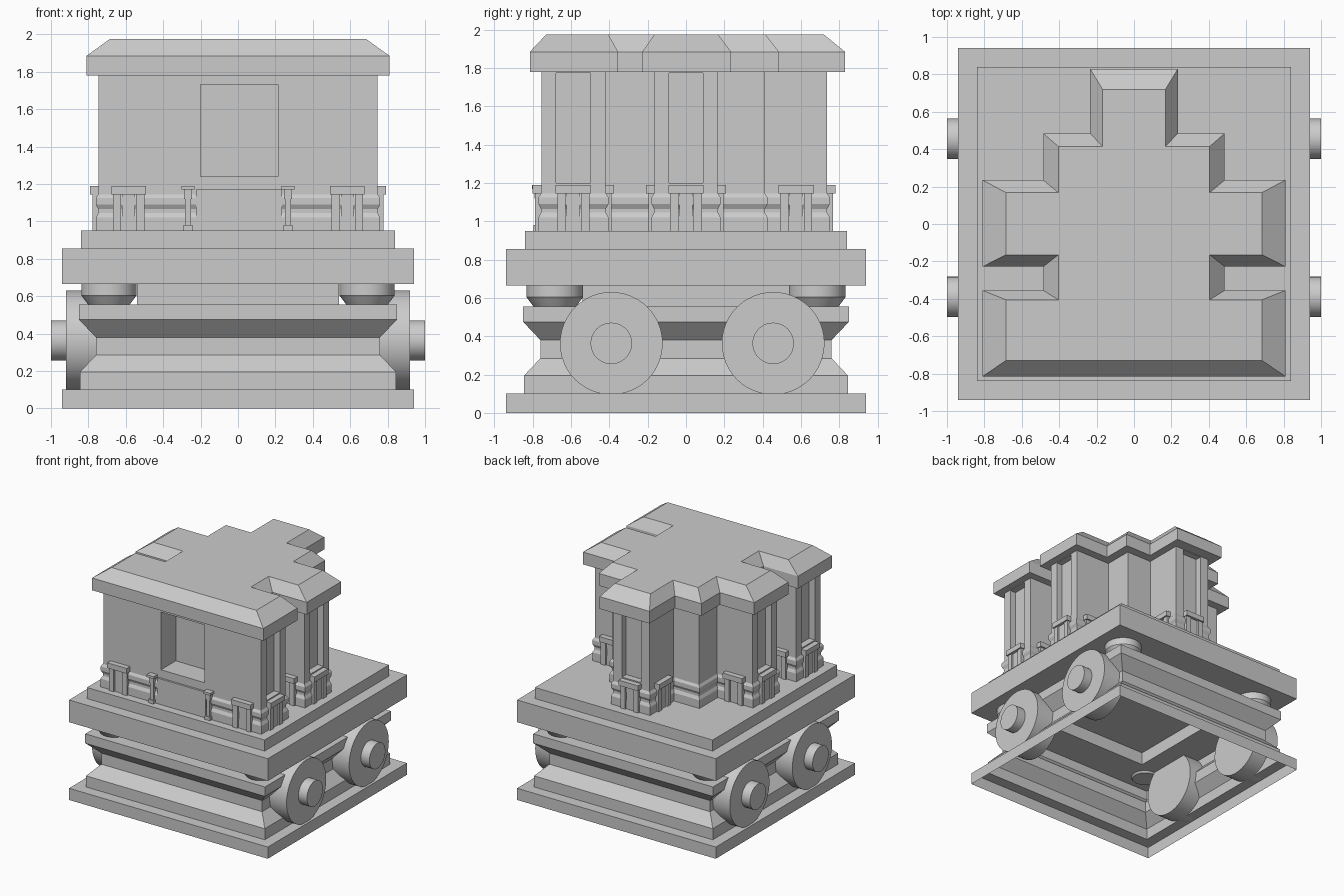
import bpy
import bmesh
import math
from mathutils import Matrix, Vector

if "Cube" in bpy.data.objects:
    bpy.data.objects.remove(bpy.data.objects["Cube"])

stone = bpy.data.materials.new("grey_stone")
stone.use_nodes = True
GREY = (0.6, 0.6, 0.6, 1)
stone.diffuse_color = GREY
stone.node_tree.nodes["Principled BSDF"].inputs["Base Color"].default_value = GREY


def finish(name, bm, smooth=False):
    bmesh.ops.recalc_face_normals(bm, faces=bm.faces)
    mesh = bpy.data.meshes.new(name)
    bm.to_mesh(mesh)
    bm.free()
    mesh.materials.append(stone)
    ob = bpy.data.objects.new(name, mesh)
    bpy.context.collection.objects.link(ob)
    if smooth:
        bpy.ops.object.select_all(action="DESELECT")
        ob.select_set(True)
        bpy.context.view_layer.objects.active = ob
        bpy.ops.object.shade_smooth_by_angle(angle=math.radians(30))
    return ob


def loft(name, rings, bottom=True, top=True):
    """Skin a stack of (outline, height) rings."""
    bm = bmesh.new()
    rows = [[bm.verts.new((x, y, z)) for x, y in line] for line, z in rings]
    n = len(rows[0])
    for low, high in zip(rows, rows[1:]):
        for i in range(n):
            j = (i + 1) % n
            bm.faces.new((low[i], low[j], high[j], high[i]))
    if bottom:
        bm.faces.new(rows[0][::-1])
    if top:
        bm.faces.new(rows[-1])
    return finish(name, bm)


def square(r):
    return [(-r, -r), (r, -r), (r, r), (-r, r)]


def plan(wing, waist, arm, front, slot_a, slot_b, mid, shoulder, back):
    """Mirrored cross-shaped outline, counter-clockwise."""
    half = [(wing, front), (wing, slot_a), (waist, slot_a), (waist, slot_b),
            (wing, slot_b), (wing, mid), (waist, mid), (waist, shoulder),
            (arm, shoulder), (arm, back)]
    return half + [(-x, y) for x, y in reversed(half)]


def add_box(bm, x, y, z):
    size = (x[1] - x[0], y[1] - y[0], z[1] - z[0], 1)
    mid = Vector((sum(x), sum(y), sum(z))) / 2
    bmesh.ops.create_cube(bm, size=1, matrix=Matrix.Translation(mid) @ Matrix.Diagonal(size))


def revolve(name, profile, matrix, steps=48):
    """Spin (radius, height) points around z, then place the result."""
    bm = bmesh.new()
    rows = []
    for r, h in profile:
        rows.append([bm.verts.new(matrix @ Vector((r * math.cos(a), r * math.sin(a), h)))
                     for a in (math.tau * i / steps for i in range(steps))])
    for low, high in zip(rows, rows[1:]):
        for i in range(steps):
            j = (i + 1) % steps
            bm.faces.new((low[i], low[j], high[j], high[i]))
    bm.faces.new(rows[0][::-1])
    bm.faces.new(rows[-1])
    return finish(name, bm, True)


# Hollow moulded base, open underneath
base = [(0.94, 0), (0.94, 0.1), (0.845, 0.1), (0.845, 0.195), (0.76, 0.285),
        (0.76, 0.38), (0.85, 0.475), (0.85, 0.555), (0.54, 0.555), (0.54, 0.67)]
loft("hollow_base", [(square(r), z) for r, z in base], bottom=False, top=False)

# Two-step platform
platform = [(0.94, 0.665), (0.94, 0.855), (0.84, 0.855), (0.84, 0.95)]
loft("platform", [(square(r), z) for r, z in platform])

# Wheels with hubs, and the pads under the platform
for side, label in ((1, "left"), (-1, "right")):
    for y, place in ((-0.39, "front"), (0.455, "back")):
        axis = Matrix.Translation((0, y, 0.363)) @ Matrix.Rotation(side * math.pi / 2, 4, "Y")
        revolve(f"{place}_{label}_wheel",
                [(0.268, 0.7), (0.268, 0.92), (0.108, 0.92), (0.108, 1.0)], axis)
        pad_y = math.copysign(0.685, y)
        revolve(f"{place}_{label}_pad", [(0.1, 0.54), (0.148, 0.605), (0.148, 0.67)],
                Matrix.Translation((side * 0.69, pad_y, 0)))

# Walls
WALL = (0.745, 0.41, 0.17, -0.755, -0.42, -0.165, 0.165, 0.41, 0.735)
walls = loft("walls", [(plan(*WALL), 0.95), (plan(*WALL), 1.79)])

# Window and door-panel recesses cut into the walls
bm = bmesh.new()
add_box(bm, (-0.2, 0.213), (-0.9, -0.555), (1.24, 1.733))
for s in (1, -1):
    for y in (-0.588, 0):
        add_box(bm, sorted((s * 0.69, s * 0.9)), (y - 0.09, y + 0.09), (1.2, 1.775))
add_box(bm, (-0.09, 0.09), (0.68, 0.9), (1.2, 1.775))
cutter = finish("recess_cutter", bm)
cutter.hide_render = True
cut = walls.modifiers.new("recesses", "BOOLEAN")
cut.operation = "DIFFERENCE"
cut.solver = "EXACT"
cut.object = cutter
bpy.ops.object.select_all(action="DESELECT")
walls.select_set(True)
bpy.context.view_layer.objects.active = walls
bpy.ops.object.modifier_apply(modifier=cut.name)
bpy.data.objects.remove(cutter)


# Grooved skirting following the walls
def grown(d):
    signs = (1, 1, 1, -1, 1, -1, 1, 1, 1)
    return plan(*[v + s * d for v, s in zip(WALL, signs)])


skirt = [(0.015, 0.95), (0.015, 1.02), (0.002, 1.045), (0.002, 1.065),
         (0.015, 1.09), (0.015, 1.125), (0.002, 1.145)]
loft("skirting", [(grown(d), z) for d, z in skirt], bottom=False, top=False)

# Roof with sloping eaves
eave = plan(0.81, 0.485, 0.235, -0.815, -0.355, -0.228, 0.235, 0.485, 0.83)
ridge = plan(0.685, 0.405, 0.168, -0.73, -0.405, -0.165, 0.168, 0.415, 0.72)
loft("roof", [(eave, 1.78), (eave, 1.885), (ridge, 1.975)])


# Small capped gates in the middle of the wall faces
def gate(name, x, y, turn):
    bm = bmesh.new()
    add_box(bm, (-0.035, 0.035), (-0.02, 0.025), (0.95, 1.15))
    for s in (1, -1):
        add_box(bm, (s * 0.062 - 0.022, s * 0.062 + 0.022), (-0.032, 0.02), (0.95, 1.15))
    add_box(bm, (-0.092, 0.092), (-0.045, 0.02), (1.145, 1.19))
    bm.transform(Matrix.Translation((x, y, 0)) @ Matrix.Rotation(math.radians(turn), 4, "Z"))
    finish(name, bm)


gate("back_gate", 0, 0.735, 180)
for s, label in ((1, "left"), (-1, "right")):
    gate(f"{label}_front_gate", s * 0.585, -0.755, 0)
    gate(f"{label}_slot_front_gate", s * 0.585, -0.42, 180)
    gate(f"{label}_slot_back_gate", s * 0.585, -0.165, 0)
    gate(f"{label}_wing_back_gate", s * 0.585, 0.165, 180)
    gate(f"{label}_front_wing_gate", s * 0.745, -0.588, s * 90)
    gate(f"{label}_middle_wing_gate", s * 0.745, 0, s * 90)
    gate(f"{label}_arm_gate", s * 0.17, 0.575, s * 90)

# Entrance panel and its two bollards
bm = bmesh.new()
add_box(bm, (-0.225, 0.235), (-0.772, -0.75), (0.957, 1.17))
finish("entrance_panel", bm)
for s, label in ((1, "left"), (-1, "right")):
    bm = bmesh.new()
    x = s * 0.267
    for w, low, high in ((0.025, 0.95, 0.98), (0.016, 0.98, 1.12),
                         (0.022, 1.12, 1.17), (0.034, 1.17, 1.19)):
        add_box(bm, (x - w, x + w), (-0.77 - w, -0.77 + w), (low, high))
    finish(f"{label}_bollard", bm)
